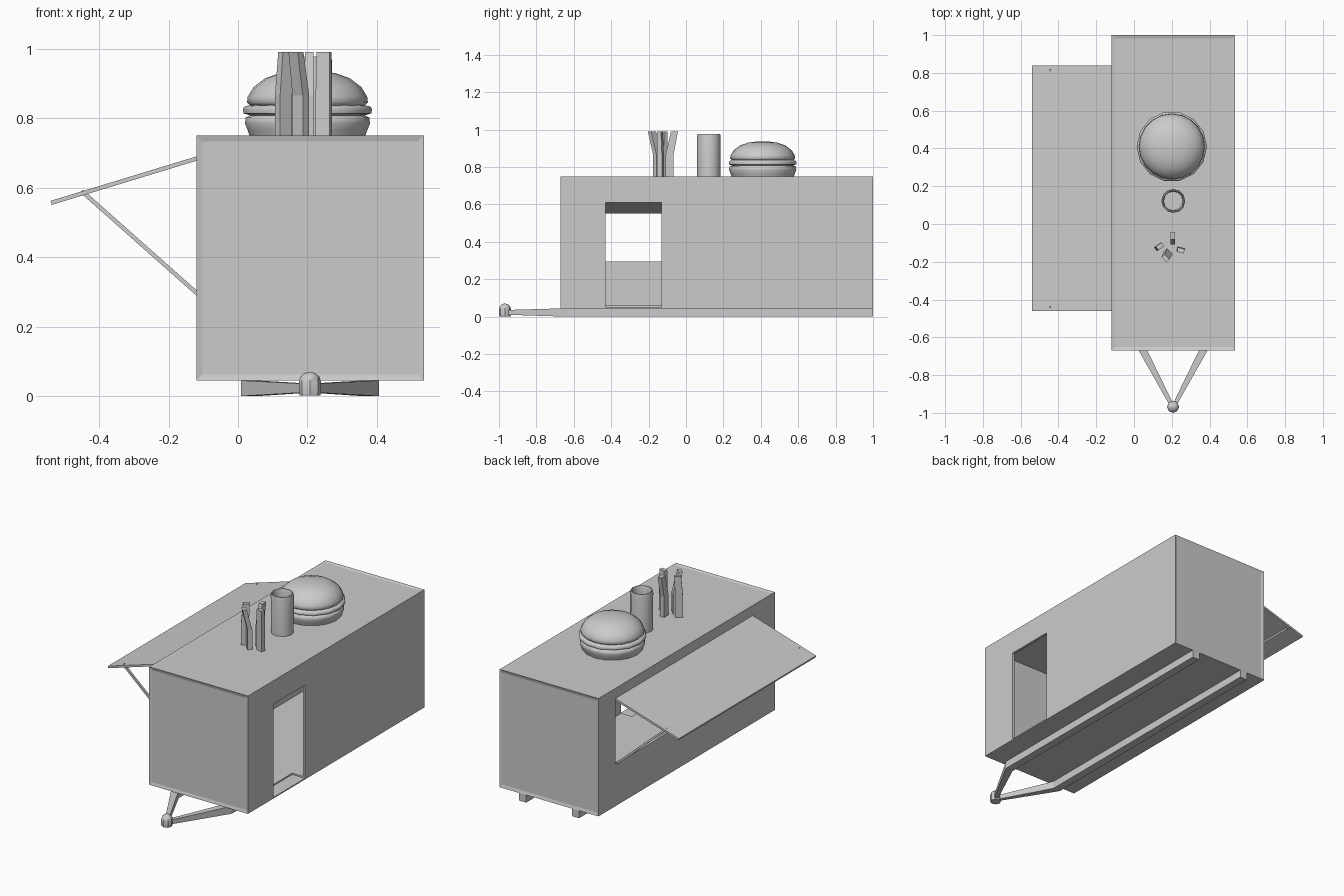
import bpy, bmesh, math
from mathutils import Vector

if "Cube" in bpy.data.objects:
    bpy.data.objects.remove(bpy.data.objects["Cube"])

CX = 0.207  # trailer centre line


def finish(name, bm, angle=35):
    bmesh.ops.recalc_face_normals(bm, faces=bm.faces)
    me = bpy.data.meshes.new(name)
    bm.to_mesh(me)
    bm.free()
    ob = bpy.data.objects.new(name, me)
    bpy.context.collection.objects.link(ob)
    bpy.ops.object.select_all(action='DESELECT')
    ob.select_set(True)
    bpy.context.view_layer.objects.active = ob
    if angle:
        bpy.ops.object.shade_smooth_by_angle(angle=math.radians(angle))
    return ob


def box_bm(lo, hi):
    bm = bmesh.new()
    bmesh.ops.create_cube(bm, size=1)
    for v in bm.verts:
        v.co = [(l + h) / 2 + c * (h - l) for l, h, c in zip(lo, hi, v.co)]
    return bm


def loft(name, rings, angle=35):
    """Skin a list of closed vertex rings and cap both ends."""
    bm = bmesh.new()
    loops = [[bm.verts.new(p) for p in r] for r in rings]
    n = len(loops[0])
    for a, b in zip(loops, loops[1:]):
        for i in range(n):
            bm.faces.new((a[i], a[(i + 1) % n], b[(i + 1) % n], b[i]))
    bm.faces.new(loops[0])
    bm.faces.new(loops[-1])
    return finish(name, bm, angle)


def lathe(name, x, y, profile, sides, angle=35):
    rings = [[(x + r * math.cos(2 * math.pi * i / sides),
               y + r * math.sin(2 * math.pi * i / sides), z)
              for i in range(sides)] for r, z in profile]
    return loft(name, rings, angle)


# Trailer body with slightly recessed front, back and roof panels
bm = box_bm((-0.12, -0.67, 0.045), (0.535, 1.0, 0.75))
bm.normal_update()
for f in [f for f in bm.faces if abs(f.normal.y) > 0.9 or f.normal.z > 0.9]:
    bmesh.ops.inset_individual(bm, faces=[f], thickness=0.025, depth=-0.005)
body = finish("trailer_body", bm, 0)

# Hollow interior, serving window and doorway
cuts = {
    "interior_cutter": ((-0.105, -0.65, 0.06), (0.52, 0.98, 0.733)),
    "window_cutter": ((-0.2, -0.46, 0.295), (0.0, 0.84, 0.69)),
    "door_cutter": ((0.45, -0.43, 0.052), (0.7, -0.13, 0.61)),
}
for name, (lo, hi) in cuts.items():
    cutter = finish(name, box_bm(lo, hi), 0)
    cutter.hide_render = True
    mod = body.modifiers.new(name, 'BOOLEAN')
    mod.operation = 'DIFFERENCE'
    mod.solver = 'EXACT'
    mod.object = cutter
    bpy.context.view_layer.objects.active = body
    bpy.ops.object.modifier_apply(modifier=name)
    bpy.data.objects.remove(cutter)

# Raised serving hatch, a thin sloping panel
hinge, lip = Vector((-0.12, 0, 0.69)), Vector((-0.54, 0, 0.562))
t = Vector((0.29, 0, -0.957)) * 0.012
loft("serving_hatch", [[p + Vector((0, y, 0)) for p in (hinge, lip, lip + t, hinge + t)]
                       for y in (-0.46, 0.84)], 0)

# Hatch struts
for i, y in enumerate((-0.44, 0.815)):
    a, b = Vector((-0.115, y, 0.293)), Vector((-0.45, y, 0.59))
    d = (b - a).normalized()
    side, up = Vector((0, 0.006, 0)), d.cross(Vector((0, 1, 0))) * 0.006
    loft(f"hatch_strut_{i + 1}", [[p + side + up, p - side + up, p - side - up, p + side - up]
                                  for p in (a, b)], 0)

# Chassis rails, bending in to form the tow frame
for s, label in ((-1, "left"), (1, "right")):
    path = [(0.175, 1.0, 0.024, 0.0, 0.045), (0.175, -0.64, 0.024, 0.0, 0.045),
            (0.012, -0.95, 0.012, 0.01, 0.036)]
    loft(f"chassis_rail_{label}",
         [[(CX + s * (o - w), y, z0), (CX + s * (o + w), y, z0),
           (CX + s * (o + w), y, z1), (CX + s * (o - w), y, z1)] for o, y, w, z0, z1 in path], 0)

# Tow hitch
lathe("tow_hitch", CX, -0.968, [(0.03, 0.002), (0.032, 0.01), (0.032, 0.042), (0.027, 0.056),
                                (0.016, 0.066), (0.004, 0.07)], 8)

# Burger: bottom bun, patty and domed top bun
lathe("bottom_bun", 0.2, 0.41, [(0.165, 0.745), (0.172, 0.765), (0.18, 0.785), (0.178, 0.802),
                                (0.16, 0.81)], 16, 60)
lathe("patty", 0.2, 0.41, [(0.165, 0.808), (0.184, 0.814), (0.186, 0.826), (0.182, 0.833),
                           (0.165, 0.838)], 14, 60)
lathe("top_bun", 0.2, 0.41, [(0.165, 0.836), (0.174, 0.846), (0.172, 0.862), (0.155, 0.89),
                             (0.122, 0.915), (0.08, 0.93), (0.035, 0.936), (0.005, 0.937)], 20, 60)

# Drink cup with a hollow top
lathe("drink_cup", 0.208, 0.122, [(0.062, 0.742), (0.063, 0.965), (0.06, 0.978), (0.055, 0.978),
                                  (0.051, 0.965), (0.05, 0.92)], 12)

# Bent fries: base x, y then tip x, y and turn
fries = [(0.131, -0.122, 0.138, -0.118, 35), (0.181, -0.152, 0.167, -0.182, -45),
         (0.205, -0.088, 0.205, -0.062, 90), (0.247, -0.136, 0.248, -0.14, -15)]
for i, (bx, by, tx, ty, turn) in enumerate(fries):
    c, s = math.cos(math.radians(turn)), math.sin(math.radians(turn))
    rings = []
    for x, y, z, k in ((bx, by, 0.742, 1), (bx, by, 0.865, 1), (tx, ty, 0.99, 0.9)):
        rings.append([(x + k * (u * c - v * s), y + k * (u * s + v * c), z)
                      for u, v in ((-.021, -.013), (.021, -.013), (.021, .013), (-.021, .013))])
    loft(f"french_fry_{i + 1}", rings, 0)
